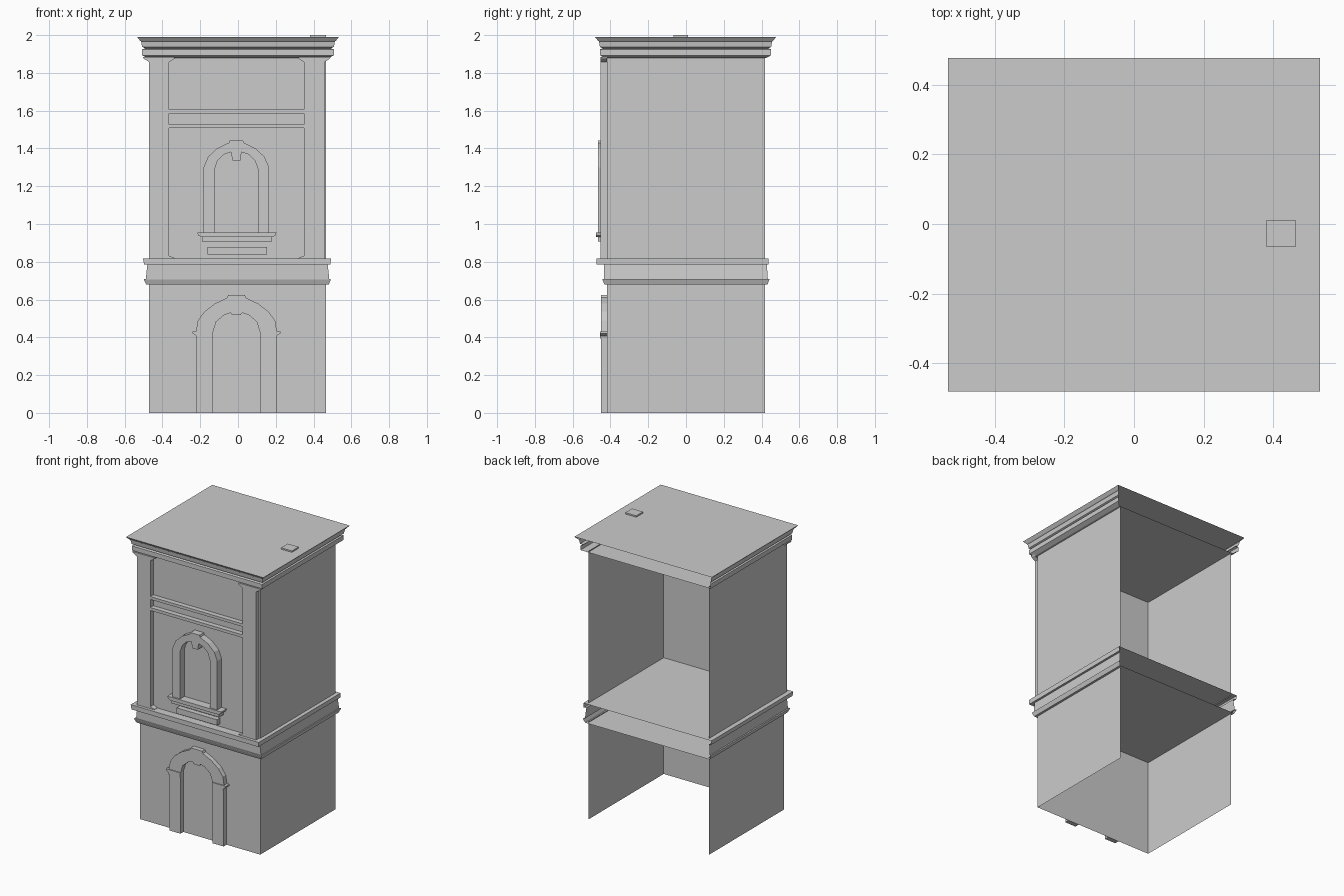
import bpy

WALL_Y = -0.417   # plane of the front wall


def make(name, verts, faces):
    me = bpy.data.meshes.new(name)
    me.from_pydata(verts, [], faces)
    me.update()
    ob = bpy.data.objects.new(name, me)
    bpy.context.collection.objects.link(ob)
    return ob


def shell(name, sections, caps=True):
    """Three-sided stack of rectangles (x0, x1, y0, y1, z), open at the back."""
    v, f = [], []
    for x0, x1, y0, y1, z in sections:
        v += [(x0, y1, z), (x0, y0, z), (x1, y0, z), (x1, y1, z)]
    for k in range(len(sections) - 1):
        a, b = 4 * k, 4 * k + 4
        f += [(a + i, a + i + 1, b + i + 1, b + i) for i in range(3)]
    if caps:
        n = len(v)
        f += [(3, 2, 1, 0), (n - 4, n - 3, n - 2, n - 1)]
    return make(name, v, f)


def relief(name, pts, y):
    """Front outline (x, z) raised from the wall to depth y, hollow behind."""
    area = sum(p[0] * q[1] - q[0] * p[1] for p, q in zip(pts, pts[1:] + pts[:1]))
    if area < 0:
        pts = pts[::-1]
    n = len(pts)
    v = [(x, y, z) for x, z in pts] + [(x, WALL_Y, z) for x, z in pts]
    f = [tuple(range(n))]
    f += [(i, i + n, (i + 1) % n + n, (i + 1) % n) for i in range(n)]
    return make(name, v, f)


def rect(x0, x1, z0, z1):
    return [(x0, z0), (x1, z0), (x1, z1), (x0, z1)]


def mirror(half, cx):
    """Right half of an outline plus its mirror image about x = cx."""
    return [(cx + x, z) for x, z in half] + [(cx - x, z) for x, z in half[::-1]]


# storey walls
for name, z0, z1 in (("lower_walls", 0, 0.685), ("upper_walls", 0.81, 1.885)):
    shell(name, [(-0.47, 0.465, WALL_Y, 0.417, z) for z in (z0, z1)], caps=False)

# belt course between storeys
shell("belt_course", [
    (-0.486, 0.481, -0.432, 0.432, 0.68),
    (-0.498, 0.491, -0.442, 0.441, 0.705),
    (-0.498, 0.491, -0.442, 0.441, 0.71),
    (-0.488, 0.483, -0.435, 0.433, 0.71),
    (-0.480, 0.475, -0.435, 0.428, 0.785),
    (-0.497, 0.490, -0.473, 0.437, 0.785),
    (-0.503, 0.492, -0.473, 0.437, 0.817)])

# crowning cornice and flat roof
shell("cornice", [(-h, h, -h + 0.052, h - 0.057, z) for h, z in (
    (0.480, 1.878), (0.507, 1.893), (0.507, 1.925), (0.492, 1.930),
    (0.508, 1.938), (0.513, 1.967), (0.518, 1.970), (0.534, 1.990))])

# small roof hatch
shell("roof_hatch", [(0.38, 0.465, -0.065, 0.01, z) for z in (1.988, 2.0)])
make("roof_hatch_back", [(0.38, 0.01, 1.988), (0.465, 0.01, 1.988),
     (0.465, 0.01, 2.0), (0.38, 0.01, 2.0)], [(3, 2, 1, 0)])

# upper storey frame: two pilasters with flared caps and bases, two rails
for name, out, inn, s in (("left_pilaster", -0.47, -0.365, 1),
                          ("right_pilaster", 0.457, 0.35, -1)):
    relief(name, [
        (out, 0.815), (inn + 0.03 * s, 0.815), (inn + 0.03 * s, 0.82), (inn, 0.832),
        (inn, 1.857), (inn + 0.03 * s, 1.876), (inn + 0.03 * s, 1.885),
        (out - 0.035 * s, 1.885), (out - 0.03 * s, 1.876), (out, 1.857)], -0.452)
for name, z0, z1 in (("lower_rail", 1.507, 1.528), ("upper_rail", 1.585, 1.605)):
    relief(name, rect(-0.365, 0.35, z0, z1), -0.452)

# window surround with keystone
relief("window_surround", mirror([
    (0.036, 1.443), (0.040, 1.43), (0.102, 1.40), (0.150, 1.355), (0.173, 1.30),
    (0.173, 0.945), (0.115, 0.945), (0.115, 1.29), (0.099, 1.335),
    (0.067, 1.368), (0.028, 1.381), (0.021, 1.337)], -0.009), -0.465)

# window sill and apron panel
relief("window_sill", mirror([(0.209, 0.955), (0.205, 0.94), (0.185, 0.93)], -0.006), -0.476)
relief("sill_bracket", mirror([(0.185, 0.932), (0.185, 0.907)], -0.006), -0.465)
relief("apron_panel", rect(-0.161, 0.153, 0.838, 0.878), -0.452)

# doorway jambs, imposts and arch
CX = -0.008
for side, s in (("left", -1), ("right", 1)):
    relief(side + "_door_jamb", [(CX + s * x, z) for x, z in
           rect(0.125, 0.211, 0, 0.41)], -0.45)
    relief(side + "_door_impost", [(CX + s * x, z) for x, z in (
        (0.125, 0.395), (0.211, 0.395), (0.213, 0.408), (0.232, 0.42),
        (0.232, 0.43), (0.125, 0.43))], -0.456)
relief("door_arch", mirror([
    (0.044, 0.625), (0.050, 0.61), (0.115, 0.578), (0.170, 0.536), (0.205, 0.488),
    (0.215, 0.425), (0.125, 0.425), (0.107, 0.483), (0.066, 0.518),
    (0.030, 0.53), (0.022, 0.517)], CX), -0.45)
